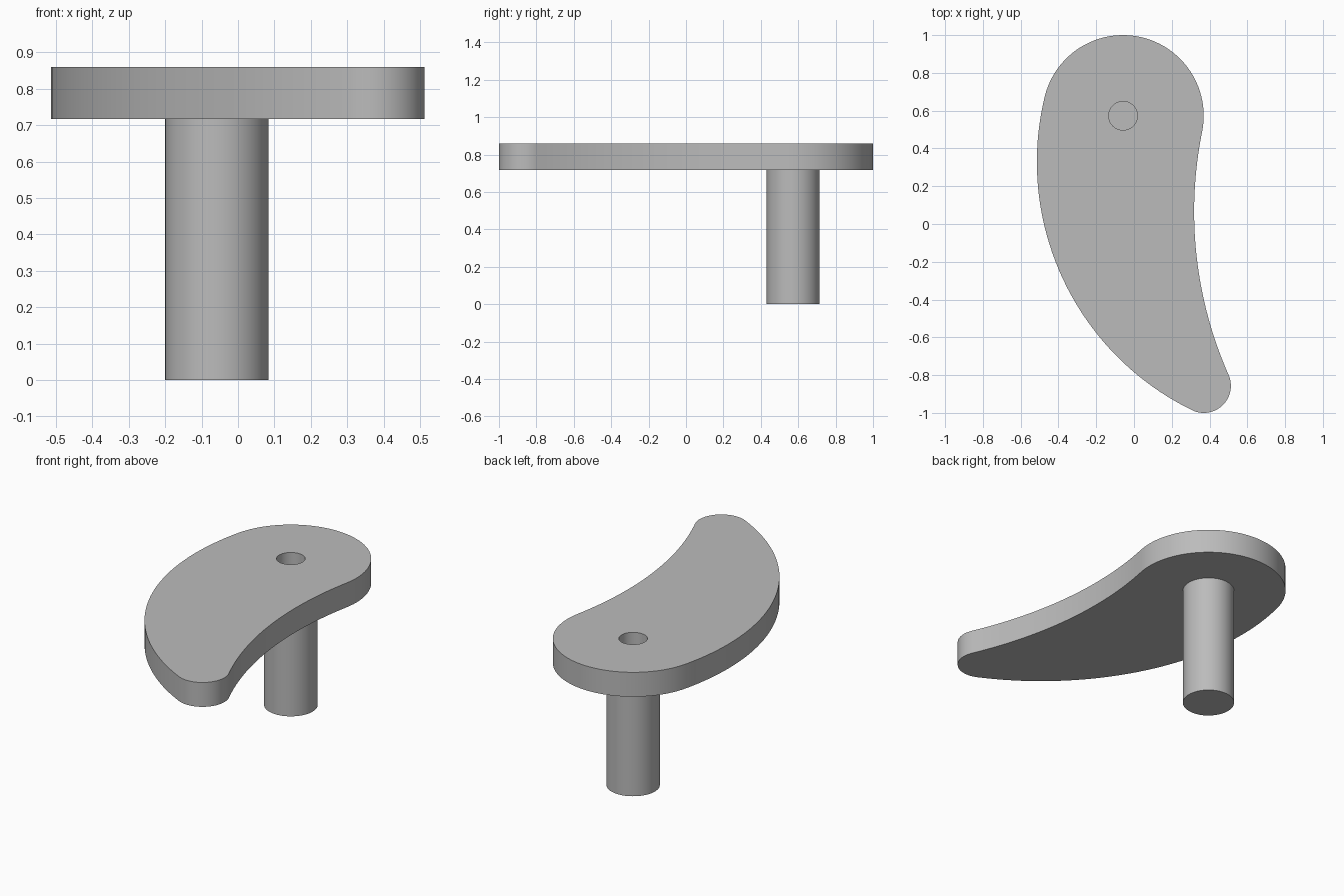
import bpy, bmesh, math
from mathutils import Vector

cube = bpy.data.objects.get("Cube")
if cube:
    bpy.data.objects.remove(cube, do_unlink=True)

POST_H, TOP = 0.717, 0.86
PIVOT, PIVOT_R = Vector((-0.058, 0.573)), 0.427   # large rounded end
TIP, TIP_R = Vector((0.37, -0.857)), 0.143        # small rounded end
POST_R, BORE_R, SEGS = 0.142, 0.076, 64

grey = bpy.data.materials.new("plain grey")
grey.use_nodes = True
colour = (0.5, 0.5, 0.5, 1)
grey.diffuse_color = colour
grey.node_tree.nodes["Principled BSDF"].inputs["Base Color"].default_value = colour


def finish(bm, name):
    bmesh.ops.recalc_face_normals(bm, faces=bm.faces)
    mesh = bpy.data.meshes.new(name)
    bm.to_mesh(mesh)
    bm.free()
    mesh.materials.append(grey)
    ob = bpy.data.objects.new(name, mesh)
    bpy.context.collection.objects.link(ob)
    bpy.ops.object.select_all(action='DESELECT')
    ob.select_set(True)
    bpy.context.view_layer.objects.active = ob
    bpy.ops.object.shade_smooth_by_angle(angle=math.radians(30))
    return ob


def blend_centre(d1, d2):
    """Point on the +x side at distance d1 from PIVOT and d2 from TIP."""
    axis = TIP - PIVOT
    length = axis.length
    axis.normalize()
    a = (d1 * d1 - d2 * d2 + length * length) / (2 * length)
    return PIVOT + axis * a + Vector((-axis.y, axis.x)) * math.sqrt(d1 * d1 - a * a)


def angle(v):
    return math.atan2(v.y, v.x)


def arc(centre, radius, start, end, n):
    """Points from start towards end, leaving the last one out."""
    return [centre + radius * Vector((math.cos(t), math.sin(t)))
            for t in (start + (end - start) * i / n for i in range(n))]


def ring(bm, points, z):
    verts = [bm.verts.new((p.x, p.y, z)) for p in points]
    return [bm.edges.new((verts[i - 1], verts[i])) for i in range(len(verts))]


# Outline: two end circles joined by a bulging arc and a hollow arc
BULGE_R, HOLLOW_R = 1.462, 2.14
bulge = blend_centre(BULGE_R - PIVOT_R, BULGE_R - TIP_R)
hollow = blend_centre(HOLLOW_R + PIVOT_R, HOLLOW_R + TIP_R)
full = 2 * math.pi
b1, b2 = angle(PIVOT - bulge) % full, angle(TIP - bulge) % full
h1, h2 = angle(PIVOT - hollow) % full, angle(TIP - hollow) % full
outline = (arc(PIVOT, PIVOT_R, angle(hollow - PIVOT), b1, 48)
           + arc(bulge, BULGE_R, b1, b2, 40)
           + arc(TIP, TIP_R, b2, angle(hollow - TIP) + full, 28)
           + arc(hollow, HOLLOW_R, h2, h1, 32))
bore = arc(PIVOT, BORE_R, 0, full, SEGS)

# Curved plate with a round hole
bm = bmesh.new()
edges = ring(bm, outline, POST_H) + ring(bm, bore, POST_H)
bmesh.ops.triangle_fill(bm, edges=edges, use_beauty=True)
grown = bmesh.ops.extrude_face_region(bm, geom=bm.faces[:], use_keep_orig=True)
bmesh.ops.translate(bm, vec=(0, 0, TOP - POST_H),
                    verts=[g for g in grown["geom"] if isinstance(g, bmesh.types.BMVert)])
finish(bm, "curved_plate")

# Hollow post under the large end, open where it meets the plate
bm = bmesh.new()
post = arc(PIVOT, POST_R, 0, full, SEGS)
loops = [ring(bm, pts, z) for pts, z in
         ((post, POST_H), (post, 0), (bore, 0), (bore, POST_H))]
for upper, lower in zip(loops, loops[1:]):
    bmesh.ops.bridge_loops(bm, edges=upper + lower)
finish(bm, "hollow_post")
